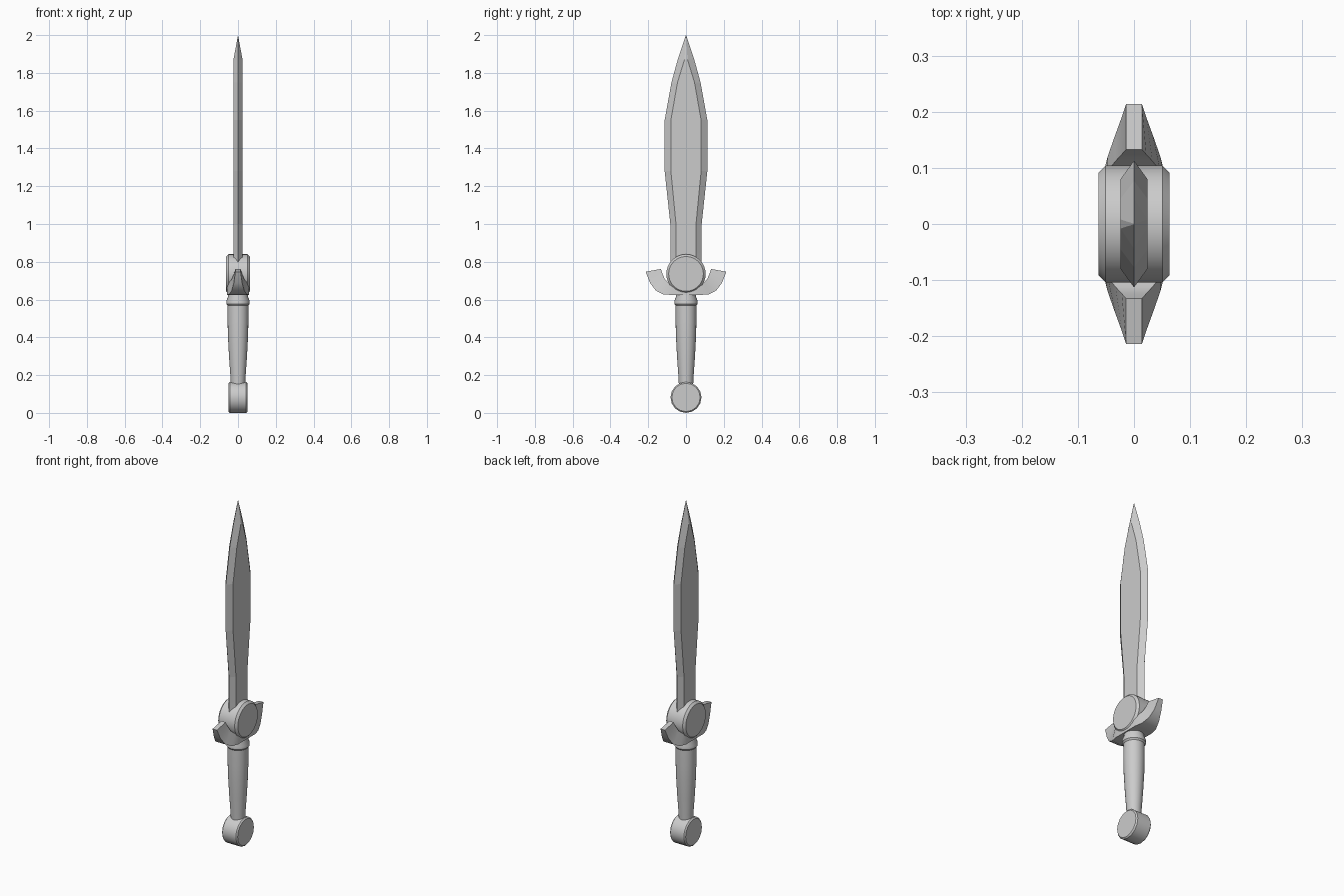
import bpy, bmesh, math

if "Cube" in bpy.data.objects:
    bpy.data.objects.remove(bpy.data.objects["Cube"])


def loft(name, rings, smooth=True):
    """Bridge equal-length rings of points, capping both ends."""
    bm = bmesh.new()
    rows = [[bm.verts.new(p) for p in ring] for ring in rings]
    n = len(rows[0])
    for a, b in zip(rows, rows[1:]):
        for i in range(n):
            j = (i + 1) % n
            bm.faces.new((a[i], a[j], b[j], b[i]))
    bm.faces.new(rows[0][::-1])
    bm.faces.new(rows[-1])
    bmesh.ops.remove_doubles(bm, verts=bm.verts, dist=1e-5)
    bmesh.ops.recalc_face_normals(bm, faces=bm.faces)
    mesh = bpy.data.meshes.new(name)
    bm.to_mesh(mesh)
    bm.free()
    obj = bpy.data.objects.new(name, mesh)
    bpy.context.collection.objects.link(obj)
    if smooth:
        bpy.ops.object.select_all(action='DESELECT')
        obj.select_set(True)
        bpy.context.view_layer.objects.active = obj
        bpy.ops.object.shade_smooth_by_angle(angle=math.radians(30))
    return obj


def circle(r, n):
    return [(r * math.cos(2 * math.pi * i / n), r * math.sin(2 * math.pi * i / n))
            for i in range(n)]


def turned(name, profile, n=24):
    """Lathe (radius, z) pairs around the z axis."""
    return loft(name, [[(x, y, z) for x, y in circle(r, n)] for r, z in profile])


def disc(name, r, half, bevel, z, n):
    """Chamfered disc whose axis runs along x."""
    profile = [(r - bevel, -half), (r, bevel - half), (r, half - bevel), (r - bevel, half)]
    return loft(name, [[(x, a, z + b) for a, b in circle(rr, n)] for rr, x in profile])


# Blade: flattened hexagon sections (z, edge half width, flat half width)
T = 0.024
sections = [(0.70, 0.086, 0.056), (0.85, 0.082, 0.053), (1.00, 0.083, 0.053),
            (1.28, 0.113, 0.080), (1.55, 0.113, 0.080), (1.75, 0.077, 0.045),
            (1.87, 0.044, 0.008)]
rings = [[(0, e, z), (-T, f, z), (-T, -f, z), (0, -e, z), (T, -f, z), (T, f, z)]
         for z, e, f in sections]
rings.append([(0, y, 2.0) for y in (1e-3, 5e-4, -5e-4, -1e-3, -5e-4, 5e-4)])
loft("blade", rings, smooth=False)

# Guard hub: round boss the blade rises from
disc("guard_hub", 0.104, 0.063, 0.012, 0.736, 32)

# Guard arms: swept section (inner y, inner z, outer y, outer z, half thickness)
arm = [(0.065, 0.685, 0.080, 0.625, 0.057), (0.095, 0.690, 0.120, 0.627, 0.047),
       (0.112, 0.708, 0.160, 0.648, 0.033), (0.124, 0.735, 0.190, 0.688, 0.022),
       (0.133, 0.762, 0.214, 0.747, 0.014)]
stations = [(s, a) for s, seq in ((-1, arm[::-1]), (1, arm)) for a in seq]
loft("guard_arms", [[(-t, s * iy, iz), (t, s * iy, iz), (t, s * oy, oz), (-t, s * oy, oz)]
                    for s, (iy, iz, oy, oz, t) in stations])

# Grip and collar
turned("grip", [(0.037, 0.13), (0.040, 0.19), (0.047, 0.29), (0.053, 0.40),
                (0.055, 0.48), (0.055, 0.58)])
turned("collar", [(0.055, 0.568), (0.062, 0.577), (0.062, 0.592), (0.052, 0.618),
                  (0.052, 0.65)])

# Pommel
disc("pommel", 0.082, 0.050, 0.007, 0.082, 16)
